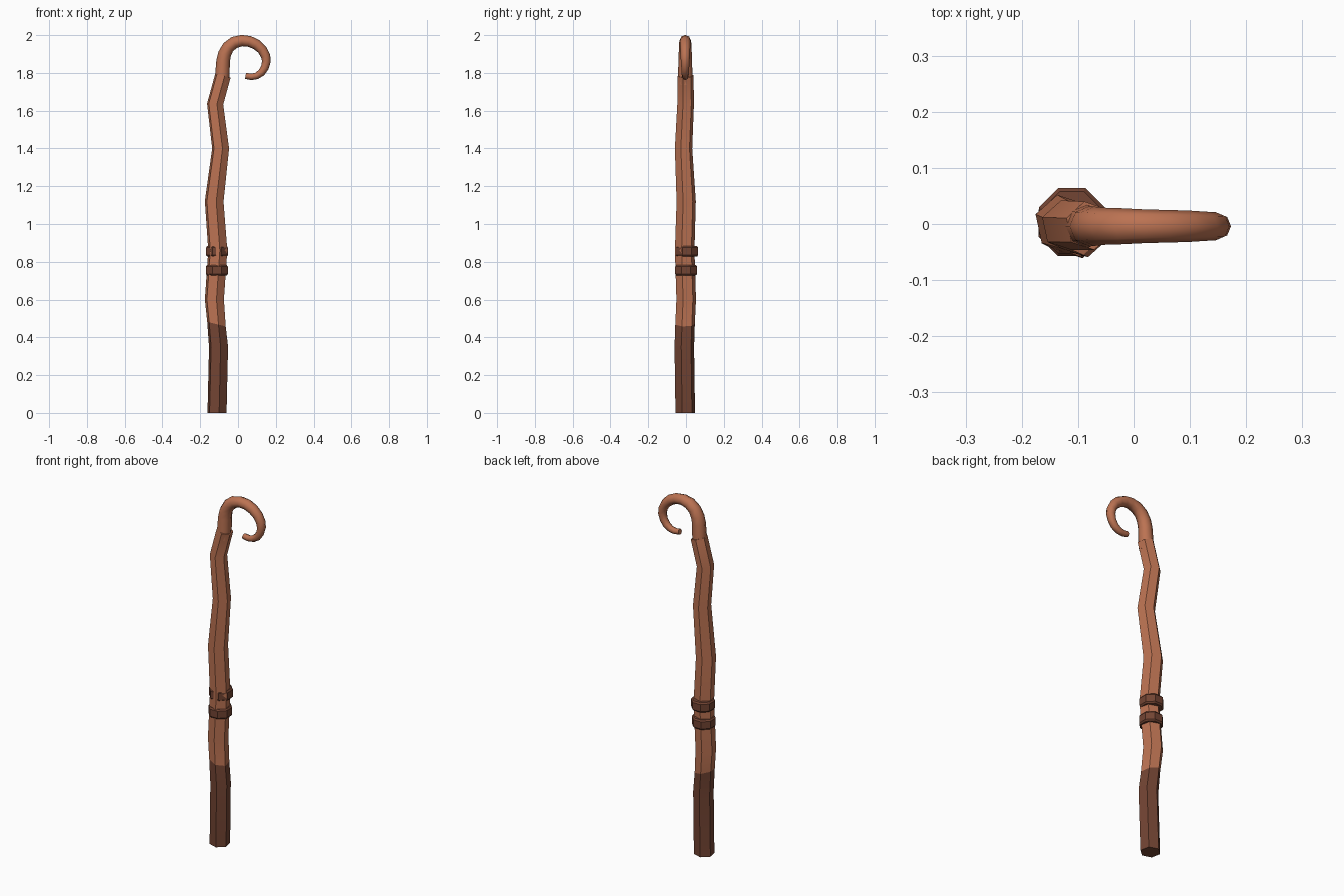
import bpy, bmesh, math
from mathutils import Vector

if "Cube" in bpy.data.objects:
    bpy.data.objects.remove(bpy.data.objects["Cube"])


def mat(name, col):
    m = bpy.data.materials.new(name)
    m.diffuse_color = (*col, 1)
    m.use_nodes = True
    m.node_tree.nodes["Principled BSDF"].inputs["Base Color"].default_value = m.diffuse_color
    return m


WOOD = mat("warm wood", (0.50, 0.17, 0.085))
DARK = mat("dark wood", (0.17, 0.058, 0.033))


def tube(name, pts, sides, rot, material, smooth, normals=None):
    """Skin (x, y, z, radius) stations; normals overrides ring directions by index."""
    bm = bmesh.new()
    P = [Vector(p[:3]) for p in pts]
    rings = []
    for i, p in enumerate(P):
        a = (p - P[i - 1]).normalized() if i else (P[1] - p).normalized()
        b = (P[i + 1] - p).normalized() if i < len(P) - 1 else a
        t = (a + b).normalized()
        if normals and i in normals:
            t = Vector(normals[i]).normalized()
        v = Vector((0, 1, 0))
        v = (v - t * v.dot(t)).normalized()
        u = v.cross(t)
        r = pts[i][3]
        ring = []
        for k in range(sides):
            ang = math.radians(rot) + 2 * math.pi * k / sides
            ring.append(bm.verts.new(p + u * r * math.cos(ang) + v * r * math.sin(ang)))
        rings.append(ring)
    for r0, r1 in zip(rings, rings[1:]):
        for k in range(sides):
            n = (k + 1) % sides
            bm.faces.new((r0[k], r0[n], r1[n], r1[k]))
    bm.faces.new(rings[0][::-1])
    bm.faces.new(rings[-1])
    bmesh.ops.recalc_face_normals(bm, faces=bm.faces)
    me = bpy.data.meshes.new(name)
    bm.to_mesh(me)
    bm.free()
    ob = bpy.data.objects.new(name, me)
    bpy.context.collection.objects.link(ob)
    me.materials.append(material)
    bpy.ops.object.select_all(action='DESELECT')
    ob.select_set(True)
    bpy.context.view_layer.objects.active = ob
    bpy.ops.object.shade_smooth_by_angle(angle=math.radians(smooth))
    return ob


# Crooked six-sided shaft, dark below the tilted ring at station 2
shaft = tube("shaft", [
    (-0.111, -0.004, 0.0, 0.053),
    (-0.103, -0.009, 0.35, 0.053),
    (-0.114, -0.005, 0.47, 0.053),
    (-0.125, 0.001, 0.60, 0.053),
    (-0.107, -0.007, 0.86, 0.053),
    (-0.126, 0.001, 1.12, 0.052),
    (-0.092, -0.013, 1.40, 0.047),
    (-0.121, -0.002, 1.635, 0.045),
    (-0.080, -0.003, 1.785, 0.044),
], 6, -78, WOOD, 40, normals={0: (0, 0, 1), 2: (0.25, 0, 1)})
shaft.data.materials.append(DARK)
for f in shaft.data.polygons:
    f.material_index = 1 if f.center.z < 0.43 else 0

# Curled hook, tapering to the tip
hook_path = [
    (-0.088, 1.74, 0.038), (-0.082, 1.80, 0.038), (-0.079, 1.862, 0.036),
    (-0.071, 1.900, 0.035), (-0.052, 1.936, 0.033), (-0.020, 1.961, 0.032),
    (0.020, 1.971, 0.030), (0.060, 1.967, 0.029), (0.098, 1.950, 0.028),
    (0.128, 1.923, 0.026), (0.146, 1.890, 0.025), (0.150, 1.860, 0.023),
    (0.142, 1.828, 0.021), (0.124, 1.801, 0.020), (0.098, 1.784, 0.018),
    (0.070, 1.779, 0.017), (0.040, 1.784, 0.016)]
tube("hook", [(x, -0.004, z, r) for x, z, r in hook_path], 8, 0, WOOD, 60)

# Two grip bands with chamfered rims
for name, x, y, z in (("lower_band", -0.112, 0.001, 0.755),
                      ("upper_band", -0.111, 0.006, 0.855)):
    tube(name, [(x, y, z - 0.028, 0.056), (x, y, z - 0.020, 0.063),
                (x, y, z + 0.020, 0.063), (x, y, z + 0.028, 0.056)],
         8, 22.5, DARK, 30, normals={i: (0, 0, 1) for i in range(4)})
